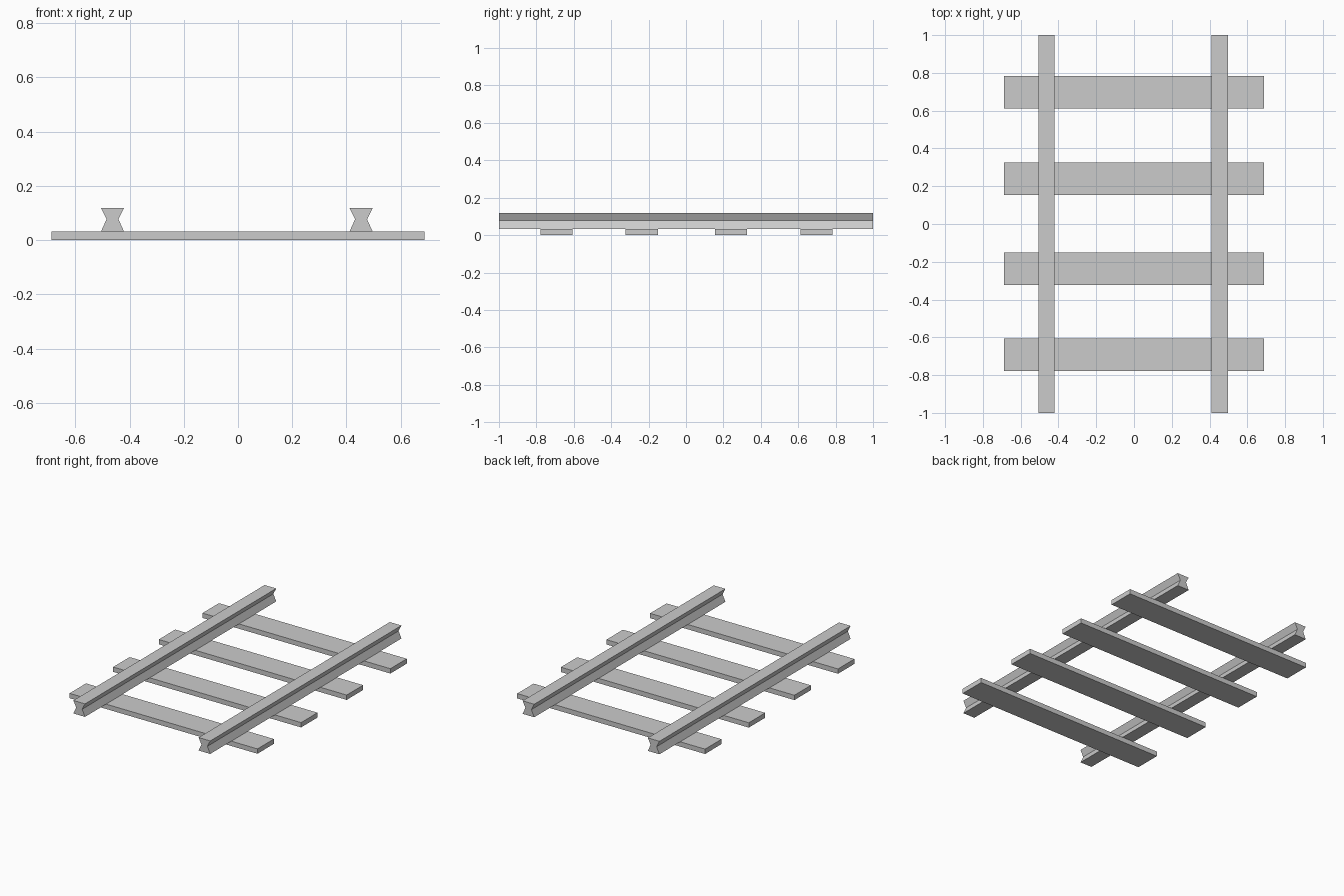
import bpy, bmesh

if "Cube" in bpy.data.objects:
    bpy.data.objects.remove(bpy.data.objects["Cube"])

SLEEPER_TOP, RAIL_TOP, WAIST_Z = 0.032, 0.118, 0.077


def extrude_profile(name, profile, y0, y1):
    """Extrude an (x, z) outline along y into a closed solid."""
    bm = bmesh.new()
    face = bm.faces.new([bm.verts.new((x, y0, z)) for x, z in profile])
    result = bmesh.ops.extrude_face_region(bm, geom=[face], use_keep_orig=True)
    moved = [v for v in result["geom"] if isinstance(v, bmesh.types.BMVert)]
    bmesh.ops.translate(bm, vec=(0, y1 - y0, 0), verts=moved)
    bmesh.ops.recalc_face_normals(bm, faces=bm.faces)
    mesh = bpy.data.meshes.new(name)
    bm.to_mesh(mesh)
    bm.free()
    obj = bpy.data.objects.new(name, mesh)
    bpy.context.collection.objects.link(obj)
    return obj


# Rails: pinched hourglass section running the full length
half, waist = 0.0425, 0.022
for name, cx in (("left_rail", -0.463), ("right_rail", 0.454)):
    section = [(-half, SLEEPER_TOP), (half, SLEEPER_TOP), (waist, WAIST_Z),
               (half, RAIL_TOP), (-half, RAIL_TOP), (-waist, WAIST_Z)]
    extrude_profile(name, [(cx + x, z) for x, z in section], -1.0, 1.0)

# Sleepers: flat planks under the rails
plank = [(-0.688, 0), (0.688, 0), (0.688, SLEEPER_TOP), (-0.688, SLEEPER_TOP)]
for i, cy in enumerate((-0.693, -0.237, 0.24, 0.697)):
    extrude_profile(f"sleeper_{i + 1}", plank, cy - 0.086, cy + 0.086)
